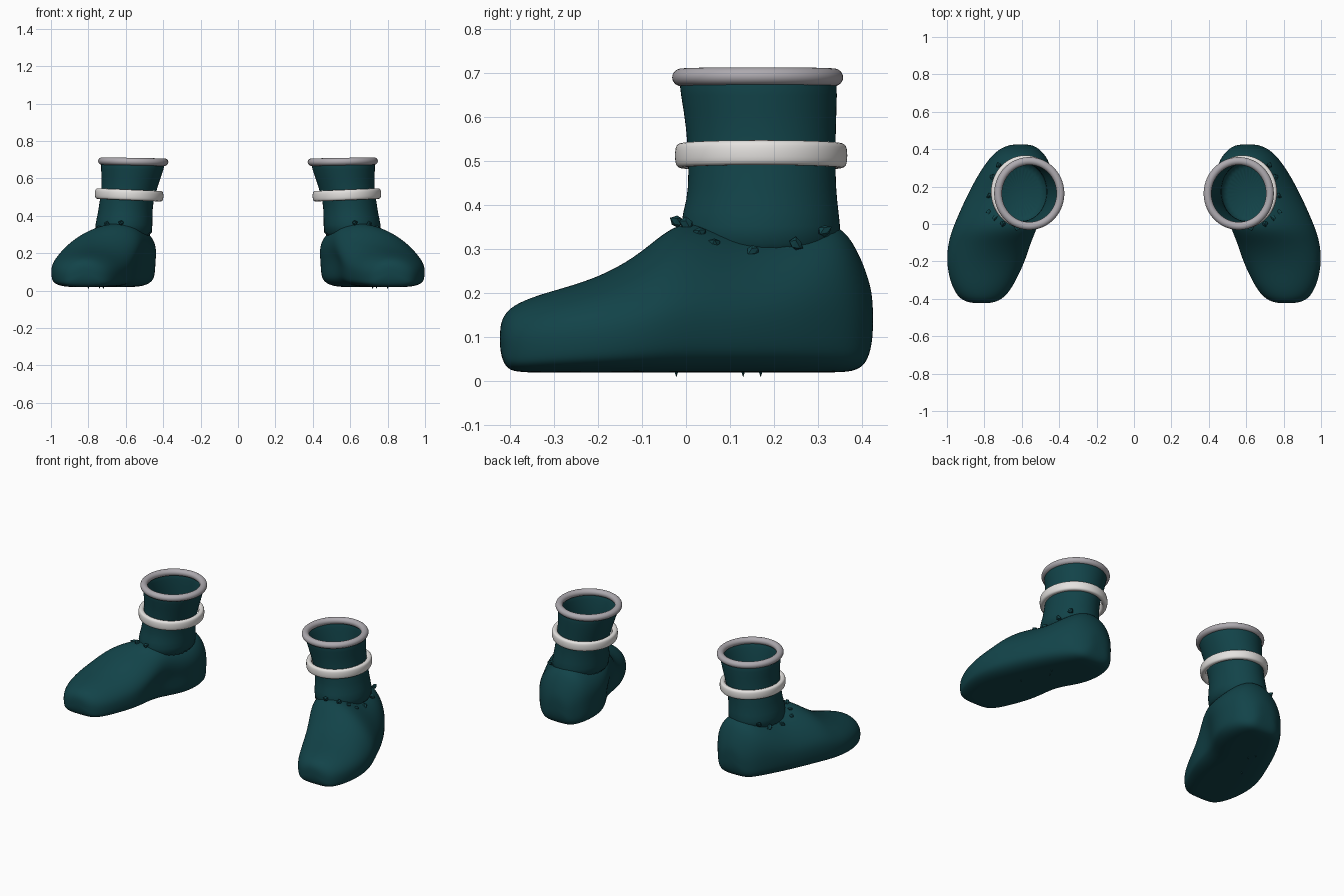
import bpy, bmesh, math, random
from mathutils import Vector

if "Cube" in bpy.data.objects:
    bpy.data.objects.remove(bpy.data.objects["Cube"])

random.seed(4)
TAU = 2 * math.pi


def material(name, rgb):
    m = bpy.data.materials.new(name)
    m.diffuse_color = (*rgb, 1)
    m.use_nodes = True
    m.node_tree.nodes["Principled BSDF"].inputs["Base Color"].default_value = m.diffuse_color
    return m


TEAL = material("dark_teal", (0.006, 0.056, 0.066))
GREY = material("warm_grey", (0.42, 0.40, 0.43))
WHITE = material("off_white", (0.78, 0.76, 0.74))


def finish(name, bm, mat, subdivide=0, smooth=True):
    """Make the object, mirrored to the other side of x = 0."""
    bmesh.ops.recalc_face_normals(bm, faces=bm.faces)
    mesh = bpy.data.meshes.new(name)
    bm.to_mesh(mesh)
    bm.free()
    mesh.materials.append(mat)
    for p in mesh.polygons:
        p.use_smooth = smooth
    ob = bpy.data.objects.new(name, mesh)
    bpy.context.collection.objects.link(ob)
    ob.modifiers.new("pair", 'MIRROR').use_mirror_merge = False
    if subdivide:
        s = ob.modifiers.new("round", 'SUBSURF')
        s.levels = s.render_levels = subdivide
    return ob


def loft(rings, closed=False, caps=True):
    """Skin a list of equal-length point rings."""
    bm = bmesh.new()
    rows = [[bm.verts.new(p) for p in r] for r in rings]
    pairs = list(zip(rows, rows[1:]))
    if closed:
        pairs.append((rows[-1], rows[0]))
    for a, b in pairs:
        n = len(a)
        for i in range(n):
            bm.faces.new((a[i], a[(i + 1) % n], b[(i + 1) % n], b[i]))
    if caps and not closed:
        bm.faces.new(rows[0])
        bm.faces.new(rows[-1])
    return bm


def spow(v, p):
    return math.copysign(abs(v) ** p, v)


# Foot: cross-sections from toe to heel
# y, left x, right x, bottom z, top z, ridge x
STATIONS = [
    (-0.424, 0.77, 0.86, 0.070, 0.125, 0.815),
    (-0.412, 0.725, 0.91, 0.028, 0.155, 0.815),
    (-0.385, 0.685, 0.945, 0.019, 0.177, 0.815),
    (-0.33, 0.645, 0.975, 0.018, 0.198, 0.81),
    (-0.26, 0.61, 0.995, 0.018, 0.217, 0.80),
    (-0.18, 0.575, 1.003, 0.018, 0.245, 0.775),
    (-0.10, 0.555, 0.995, 0.018, 0.293, 0.72),
    (-0.03, 0.54, 0.975, 0.018, 0.358, 0.66),
    (0.04, 0.515, 0.945, 0.018, 0.365, 0.63),
    (0.12, 0.465, 0.91, 0.018, 0.345, 0.61),
    (0.20, 0.44, 0.87, 0.018, 0.345, 0.60),
    (0.28, 0.44, 0.825, 0.018, 0.36, 0.60),
    (0.35, 0.46, 0.775, 0.018, 0.36, 0.60),
    (0.39, 0.495, 0.735, 0.022, 0.30, 0.605),
    (0.415, 0.525, 0.69, 0.045, 0.235, 0.605),
    (0.426, 0.565, 0.65, 0.10, 0.185, 0.605),
]


def foot_section(y, xl, xr, zb, zt, ridge, n=24):
    c, w = (xl + xr) / 2, (xr - xl) / 2
    zm = zb + (zt - zb) * 0.42
    pts = []
    for i in range(n):
        co, si = math.cos(TAU * i / n), math.sin(TAU * i / n)
        if si >= 0:      # domed upper, leaning toward the ridge
            pts.append((c + w * co + (ridge - c) * si, y, zm + (zt - zm) * spow(si, 0.95)))
        else:            # boxy lower half with a flat sole
            pts.append((c + w * spow(co, 0.55), y, zm + (zm - zb) * spow(si, 0.45)))
    return pts


finish("boot_foot", loft([foot_section(*s) for s in STATIONS]), TEAL, 2)


def ellipse(cx, cy, z, rx, ry, n=32, tilt=0.0):
    return [(cx + rx * math.cos(TAU * i / n), cy + ry * math.sin(TAU * i / n),
             z + tilt * math.cos(TAU * i / n)) for i in range(n)]


# Shaft: flared open tube with an inner wall and a floor
SHAFT = [(0.612, 0.172, 0.26, 0.158, 0.185), (0.611, 0.168, 0.36, 0.153, 0.184),
         (0.603, 0.173, 0.41, 0.147, 0.171), (0.598, 0.173, 0.47, 0.144, 0.168),
         (0.582, 0.172, 0.54, 0.148, 0.169), (0.570, 0.169, 0.61, 0.160, 0.174),
         (0.560, 0.163, 0.69, 0.176, 0.183)]
outer = [ellipse(*s) for s in SHAFT]
inner = [ellipse(x, y, z, rx - 0.012, ry - 0.012) for x, y, z, rx, ry in reversed(SHAFT[1:])]
finish("boot_shaft", loft(outer + inner), TEAL, 1)


def trim_ring(name, mat, cx, cy, z, rx, ry, half_w, half_h, power, tilt):
    """Rounded band: a small section swept around an ellipse."""
    m = 12
    rings = []
    for j in range(m):
        a = TAU * j / m
        d = half_w * spow(math.cos(a), power)
        rings.append(ellipse(cx, cy, z + half_h * spow(math.sin(a), power),
                             rx + d, ry + d, 48, tilt))
    return finish(name, loft(rings, closed=True), mat, 1)


trim_ring("top_cuff", GREY, 0.560, 0.163, 0.690, 0.167, 0.174, 0.022, 0.021, 1.0, 0.003)
trim_ring("ankle_band", WHITE, 0.582, 0.171, 0.512, 0.167, 0.180, 0.017, 0.029, 0.65, 0.007)

# Torn scraps along the seam between shaft and foot
bm = bmesh.new()
SCRAPS = [(-0.02, 0.625, 0.362), (0.0, 0.70, 0.355), (0.03, 0.745, 0.335),
          (0.065, 0.775, 0.312), (0.08, 0.785, 0.29), (0.15, 0.775, 0.295),
          (0.25, 0.755, 0.31), (0.315, 0.725, 0.342)]
for y, x, z in SCRAPS:
    made = bmesh.ops.create_icosphere(bm, subdivisions=1, radius=0.016)
    for v in made["verts"]:
        v.co = v.co * random.uniform(0.7, 1.25) + Vector((x, y, z))
finish("seam_scraps", bm, TEAL, smooth=False)

# Small spikes under the sole
bm = bmesh.new()
for x, y in ((0.80, -0.022), (0.72, 0.13), (0.74, 0.17)):
    made = bmesh.ops.create_cone(bm, cap_ends=True, segments=4, radius1=0.0,
                                 radius2=0.008, depth=0.024)
    for v in made["verts"]:
        v.co += Vector((x, y, 0.020))
finish("sole_spikes", bm, TEAL, smooth=False)
